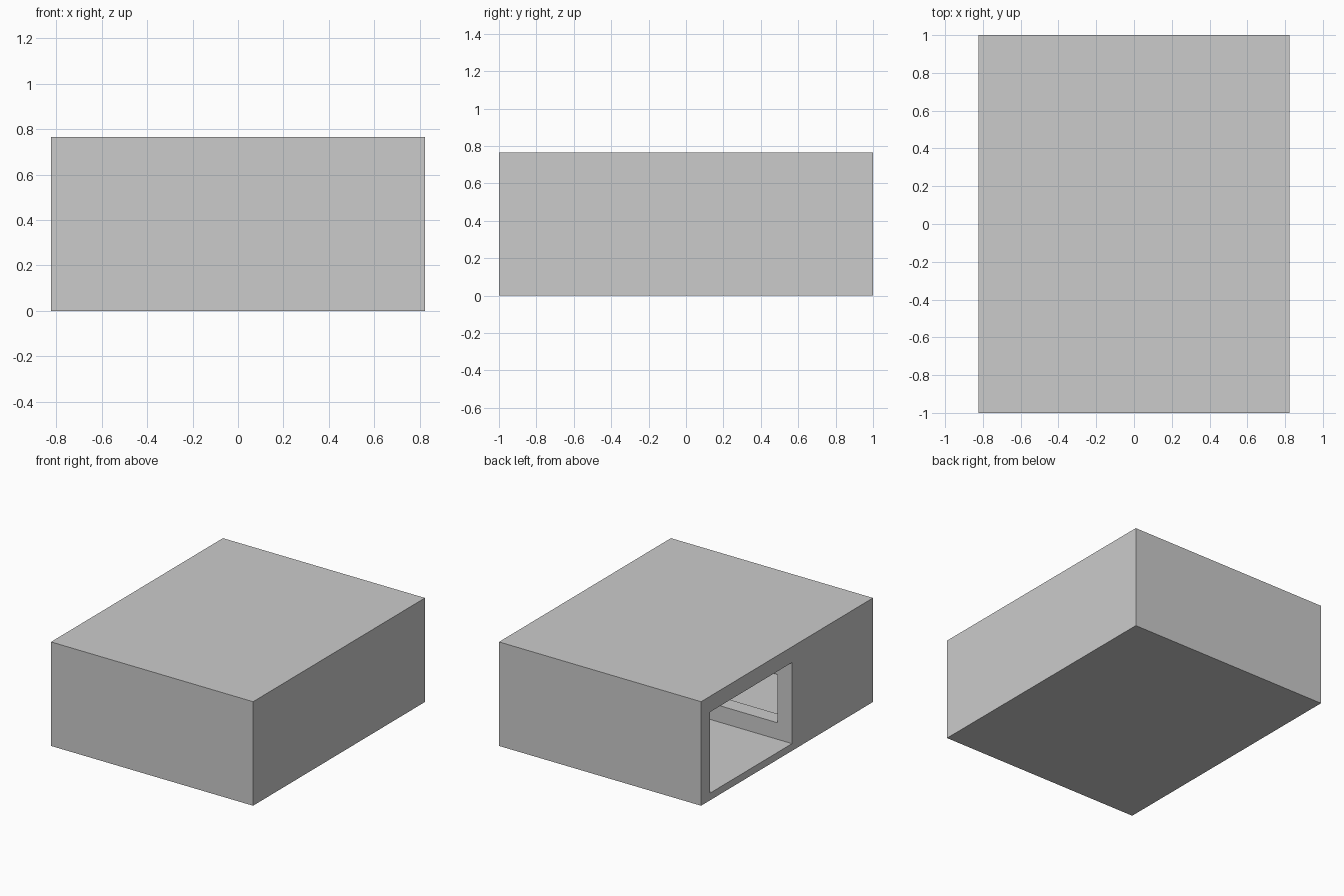
import bpy
import bmesh
from mathutils import Vector

if "Cube" in bpy.data.objects:
    bpy.data.objects.remove(bpy.data.objects["Cube"])


def box(name, low, high):
    """Axis-aligned box between two opposite corners."""
    low, high = Vector(low), Vector(high)
    bm = bmesh.new()
    bmesh.ops.create_cube(bm, size=1)
    for v in bm.verts:
        v.co = (low + high) / 2 + v.co * (high - low)
    mesh = bpy.data.meshes.new(name)
    bm.to_mesh(mesh)
    bm.free()
    obj = bpy.data.objects.new(name, mesh)
    bpy.context.collection.objects.link(obj)
    return obj


W, D, H = 0.823, 1.0, 0.766   # half width, half depth, height
FLOOR, CEILING = 0.053, 0.65
INNER = 0.71                  # inside half width

# Outer box
shell = box("box_shell", (-W, -D, 0), (W, D, H))

cutters = [
    # Entrance room, open on the left side
    box("entrance_room_cutter", (-W - 0.2, -0.058, FLOOR), (INNER, 0.895, CEILING)),
    # Closed rear room
    box("inner_room_cutter", (-INNER, -0.895, FLOOR), (INNER, -0.174, CEILING)),
    # Window through the partition between the rooms
    box("partition_window_cutter", (-0.706, -0.25, 0.175), (0.59, 0.02, 0.53)),
]

for cutter in cutters:
    cutter.hide_render = True
    mod = shell.modifiers.new(cutter.name, 'BOOLEAN')
    mod.operation = 'DIFFERENCE'
    mod.solver = 'EXACT'
    mod.object = cutter

# Bake the cuts and drop the cutters
graph = bpy.context.evaluated_depsgraph_get()
mesh = bpy.data.meshes.new_from_object(shell.evaluated_get(graph))
shell.modifiers.clear()
shell.data = mesh
for cutter in cutters:
    bpy.data.objects.remove(cutter)
